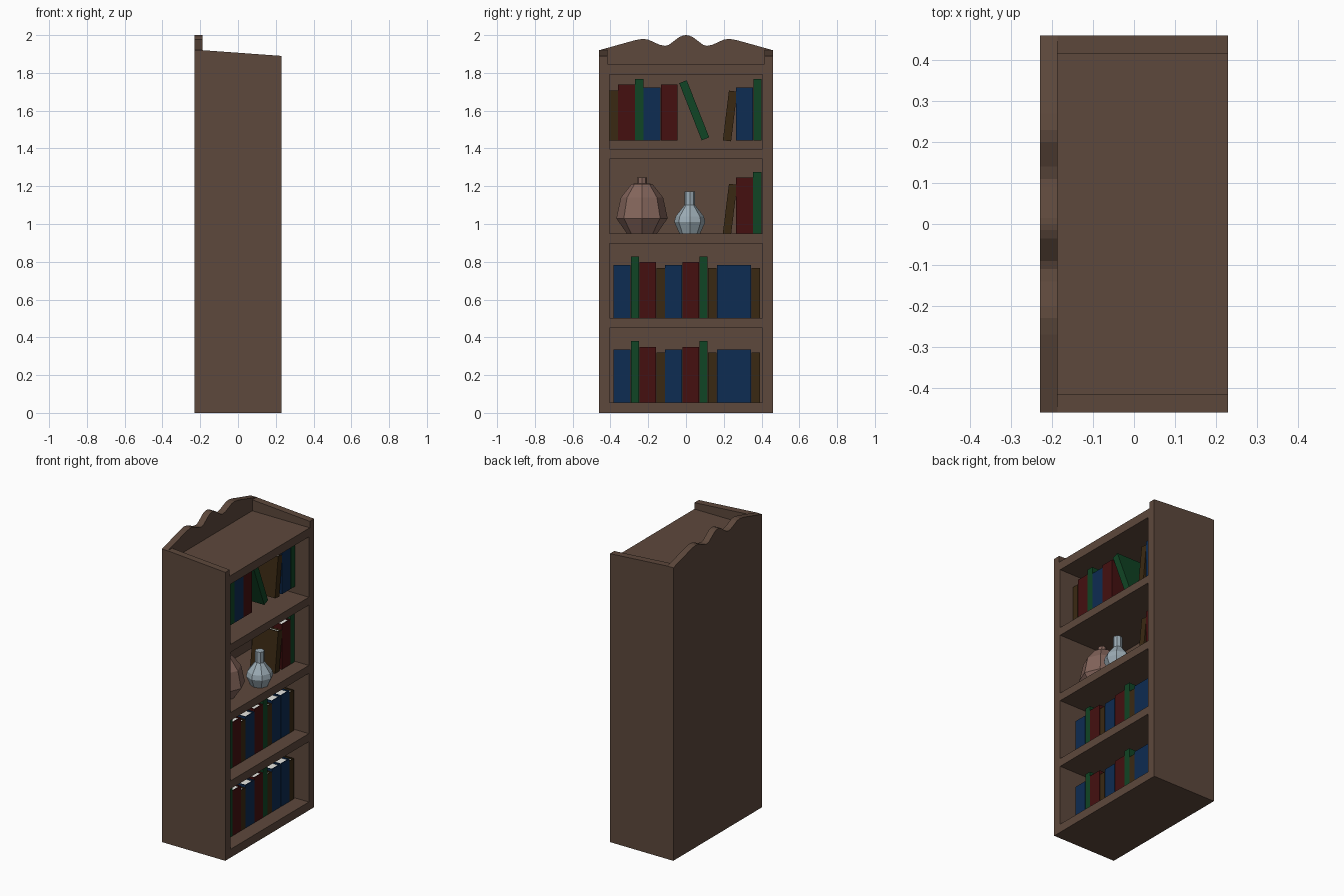
import bpy, bmesh, math
from mathutils import Matrix

if "Cube" in bpy.data.objects:
    bpy.data.objects.remove(bpy.data.objects["Cube"])


def material(name, rgb):
    m = bpy.data.materials.new(name)
    m.diffuse_color = (*rgb, 1)
    m.use_nodes = True
    m.node_tree.nodes["Principled BSDF"].inputs["Base Color"].default_value = m.diffuse_color
    return m


WOOD = material("wood", (.11, .065, .045))
PAPER = material("paper", (.8, .8, .76))
CLAY = material("clay", (.23, .13, .105))
GLASS = material("pale_blue", (.33, .41, .46))
# book kinds: material, thickness, height, depth
KINDS = {
    "blue": (material("blue", (.004, .025, .085)), .092, .28, .20),
    "red": (material("red", (.058, .005, .005)), .090, .295, .20),
    "green": (material("green", (.005, .058, .018)), .045, .325, .22),
    "brown": (material("brown", (.042, .022, .006)), .046, .265, .18),
}


def finish(name, bm, mats):
    bmesh.ops.recalc_face_normals(bm, faces=bm.faces)
    me = bpy.data.meshes.new(name)
    bm.to_mesh(me)
    bm.free()
    for m in mats:
        me.materials.append(m)
    ob = bpy.data.objects.new(name, me)
    bpy.context.collection.objects.link(ob)
    return ob


def prism(bm, points, offset):
    """Extrude a closed outline along offset."""
    face = bm.faces.new([bm.verts.new(p) for p in points])
    ext = bmesh.ops.extrude_face_region(bm, geom=[face])["geom"]
    verts = [g for g in ext if isinstance(g, bmesh.types.BMVert)]
    bmesh.ops.translate(bm, verts=verts, vec=offset)


def box(bm, x0, x1, y0, y1, z0, z1, mat=0):
    known = set(bm.faces)
    prism(bm, [(x0, y0, z0), (x1, y0, z0), (x1, y1, z0), (x0, y1, z0)], (0, 0, z1 - z0))
    for f in bm.faces:
        if f not in known:
            f.material_index = mat


BACK = -.187
FLOORS = [.055, .503, .95, 1.397]

# carcass with sloping top, hollowed by shelf openings and a top tray
bm = bmesh.new()
prism(bm, [(-.23, -.46, 0), (.23, -.46, 0), (.23, -.46, 1.89), (BACK, -.46, 1.92), (-.23, -.46, 1.92)], (0, .92, 0))
carcass = finish("carcass", bm, [WOOD])

bm = bmesh.new()
for z in FLOORS:
    box(bm, BACK, .3, -.405, .405, z, z + .395)
box(bm, BACK, .3, -.415, .415, 1.848, 2.1)
cutter = finish("opening_cutter", bm, [WOOD])
cutter.hide_render = True

mod = carcass.modifiers.new("openings", "BOOLEAN")
mod.object = cutter
mod.operation = "DIFFERENCE"
mod.solver = "EXACT"
bpy.context.view_layer.objects.active = carcass
bpy.ops.object.modifier_apply(modifier=mod.name)
bpy.data.objects.remove(cutter)

# wavy crest along the back
half = [(.46, 1.92), (.27, 1.973), (.23, 1.98), (.20, 1.976), (.14, 1.949), (.11, 1.943),
        (.09, 1.949), (.035, 1.99), (.015, 1.998)]
wave = half + [(0, 2.0)] + [(-y, z) for y, z in reversed(half)]
bm = bmesh.new()
prism(bm, [(-.23, y, z) for y, z in wave], (BACK + .23, 0, 0))
finish("crest", bm, [WOOD])


# books: spine and two covers around a recessed page block
def book(kind, y, z, lean=0):
    """y is the left edge of the bottom; lean is degrees towards +y."""
    mat, w, h, d = KINDS[kind]
    w -= .002
    c = .006
    bm = bmesh.new()
    prism(bm, [(0, 0, 0), (0, w, 0), (-d, w, 0), (-d, w - c, 0), (-c, w - c, 0),
               (-c, c, 0), (-d, c, 0), (-d, 0, 0)], (0, 0, h))
    box(bm, -d + .008, -c, c, w - c, .008, h - .008, 1)
    ob = finish("book_" + kind, bm, [mat, PAPER])
    ob.matrix_world = Matrix.Translation((.132, y, z)) @ Matrix.Rotation(math.radians(-lean), 4, "X")


def row(kinds, y, z):
    for k in kinds.split():
        book(k, y, z)
        y += KINDS[k][1]


for z in FLOORS[:2]:
    row("blue green red brown blue red green brown blue blue brown", -.383, z)
row("red green", .266, FLOORS[2])
book("brown", .195, FLOORS[2], 7)
TOP = 1.443
row("brown red green blue red", -.405, TOP)
row("blue green", .266, TOP)
book("brown", .195, TOP, 7)
book("green", .083, TOP, -21.5)


# vases: eight-sided lathe
def vase(name, x, y, profile, mat, sides=8):
    bm = bmesh.new()
    rings = [[bm.verts.new((x + r * math.cos(2 * math.pi * i / sides),
                            y + r * math.sin(2 * math.pi * i / sides), FLOORS[2] + z))
              for i in range(sides)] for r, z in profile]
    for a, b in zip(rings, rings[1:]):
        for i in range(sides):
            j = (i + 1) % sides
            bm.faces.new((a[i], a[j], b[j], b[i]))
    bm.faces.new(rings[0])
    bm.faces.new(rings[-1])
    finish(name, bm, [mat])


vase("large_vase", .05, -.233, [(.08, 0), (.136, .08), (.112, .19), (.055, .262), (.027, .265), (.027, .297)], CLAY)
vase("small_vase", .143, .02, [(.055, 0), (.082, .06), (.075, .09), (.028, .15), (.028, .222)], GLASS)
